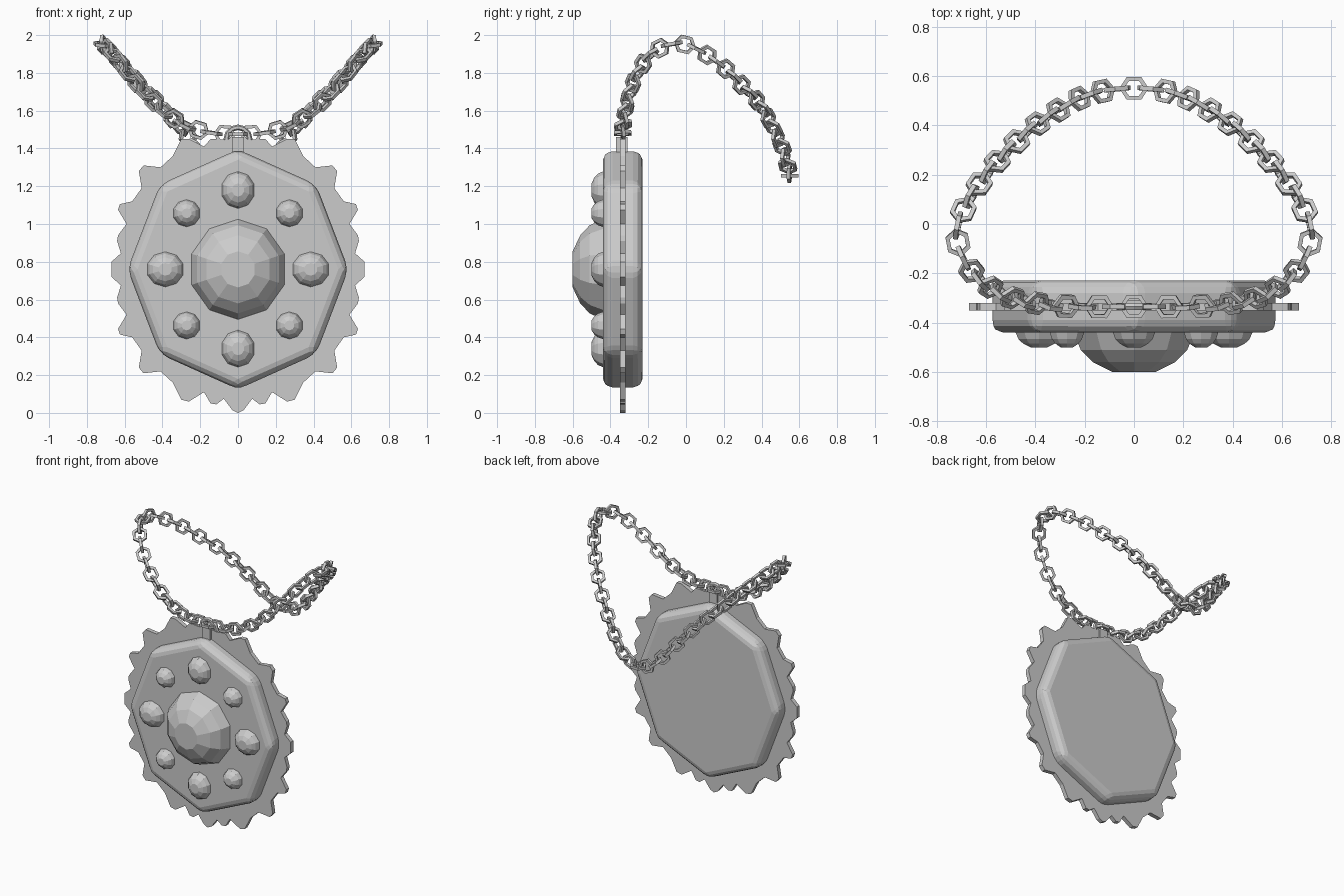
import bpy, bmesh, math
from mathutils import Vector
from mathutils.geometry import interpolate_bezier

if "Cube" in bpy.data.objects:
    bpy.data.objects.remove(bpy.data.objects["Cube"])

CZ = 0.76  # pendant centre height


def make(name, verts, faces):
    me = bpy.data.meshes.new(name)
    me.from_pydata(verts, [], faces)
    bm = bmesh.new()
    bm.from_mesh(me)
    bmesh.ops.recalc_face_normals(bm, faces=bm.faces)
    bm.to_mesh(me)
    bm.free()
    ob = bpy.data.objects.new(name, me)
    bpy.context.collection.objects.link(ob)
    return ob


def loft(name, rings):
    """Skin a stack of equal rings and cap both ends."""
    n = len(rings[0])
    verts = [v for r in rings for v in r]
    faces = [list(range(n)), list(range((len(rings) - 1) * n, len(rings) * n))]
    for k in range(len(rings) - 1):
        for i in range(n):
            j = (i + 1) % n
            faces.append([k*n + i, k*n + j, k*n + n + j, k*n + n + i])
    return make(name, verts, faces)


def ellipse(cx, y, cz, rx, rz, n):
    return [(cx + rx * math.cos(math.pi/2 + math.tau*i/n), y,
             cz + rz * math.sin(math.pi/2 + math.tau*i/n)) for i in range(n)]


def bevel(ob, width, segments):
    m = ob.modifiers.new("bevel", 'BEVEL')
    m.width, m.segments, m.limit_method = width, segments, 'ANGLE'


# octagonal medallion body
body = loft("medallion_body", [ellipse(0, y, CZ, 0.585, 0.635, 8) for y in (-0.44, -0.23)])
bevel(body, 0.05, 3)

# scalloped plate: one quarter outline, mirrored
quarter = [(0.67, 0.04), (0.62, 0.085), (0.64, 0.15), (0.635, 0.18), (0.59, 0.24),
           (0.635, 0.315), (0.625, 0.345), (0.56, 0.36), (0.51, 0.43), (0.525, 0.52),
           (0.50, 0.55), (0.41, 0.54), (0.345, 0.60), (0.30, 0.69), (0.26, 0.70),
           (0.18, 0.65), (0.145, 0.71), (0.115, 0.715), (0.075, 0.685), (0.03, 0.745)]
half = [(x, min(z, 0.69)) for x, z in quarter] + [(0, 0.69)]
low = [(x, -z) for x, z in quarter] + [(0, -0.76)]
outline = (half + [(-x, z) for x, z in reversed(half[:-1])]
           + [(-x, z) for x, z in low] + list(reversed(low[:-1])))
loft("scalloped_plate", [[(x, y, CZ + z) for x, z in outline] for y in (-0.35, -0.32)])


# faceted gems
def gem(name, x, z, rx, rz, height):
    prof = [(1, -0.2), (1, 0), (0.88, 0.44), (0.68, 0.75), (0.36, 1)]
    loft(name, [ellipse(x, -0.44 - h * height, z, rx * s, rz * s, 10) for s, h in prof])


gem("centre_gem", 0, CZ, 0.258, 0.265, 0.16)
for s in (-1, 1):
    gem("side_gem", s * 0.385, CZ, 0.1, 0.093, 0.06)
    gem("end_gem", 0, CZ + s * 0.42, 0.09, 0.098, 0.06)
    for t in (-1, 1):
        gem("corner_gem", s * 0.272, CZ + t * 0.297, 0.073, 0.072, 0.06)

# bail block and ring
bpy.ops.mesh.primitive_cube_add(size=1, location=(0, -0.34, 1.42))
bail = bpy.context.object
bail.name = "bail_block"
bail.scale = (0.065, 0.06, 0.08)
bpy.ops.mesh.primitive_torus_add(location=(0, -0.335, 1.45), rotation=(math.pi/2, 0, 0),
                                 major_radius=0.062, minor_radius=0.015,
                                 major_segments=12, minor_segments=6)
bpy.context.object.name = "bail_ring"

# chain path, mirrored and smoothed
right = [(0.2, -0.335, 1.495), (0.37, -0.325, 1.58), (0.53, -0.285, 1.735),
         (0.655, -0.195, 1.89), (0.715, -0.07, 1.953), (0.695, 0.05, 1.93), (0.6, 0.2, 1.83),
         (0.5, 0.31, 1.72), (0.4, 0.4, 1.62), (0.24, 0.5, 1.43), (0.12, 0.54, 1.3)]
ctrl = ([(0, -0.335, 1.475)] + right + [(0, 0.55, 1.255)]
        + [(-x, y, z) for x, y, z in reversed(right)])
ctrl = [Vector(p) for p in ctrl]
n = len(ctrl)
path = []
for i in range(n):
    a, b, c, d = (ctrl[(i + k) % n] for k in (-1, 0, 1, 2))
    path += interpolate_bezier(b, b + (c - a) / 6, c - (d - b) / 6, c, 13)[:-1]
path.append(path[0])
dist = [0]
for p, q in zip(path, path[1:]):
    dist.append(dist[-1] + (q - p).length)


def at(s):
    s %= dist[-1]
    k = max(i for i in range(len(path) - 1) if dist[i] <= s)
    return path[k].lerp(path[k + 1], (s - dist[k]) / (dist[k + 1] - dist[k]))


# hexagonal links, alternately turned
count = 2 * round(dist[-1] / 0.07 / 2)
verts, faces = [], []
for i in range(count):
    s = dist[-1] * i / count
    p = at(s)
    t = (at(s + 0.02) - at(s - 0.02)).normalized()
    side = t.cross(Vector((p.x, p.y - 0.1, 0))).normalized()
    u = side if i % 2 else t.cross(side)
    w = t.cross(u)
    base = len(verts)
    for k in range(6):
        a = math.tau * k / 6
        for m in range(4):
            b = math.tau * (m + 0.5) / 4
            r = 0.013 * math.cos(b)
            verts.append(p + t * (0.05 + r) * math.cos(a) + u * (0.044 + r) * math.sin(a)
                         + w * 0.013 * math.sin(b))
            k2, m2 = (k + 1) % 6, (m + 1) % 4
            faces.append([base + k*4 + m, base + k2*4 + m, base + k2*4 + m2, base + k*4 + m2])
make("chain", verts, faces)
